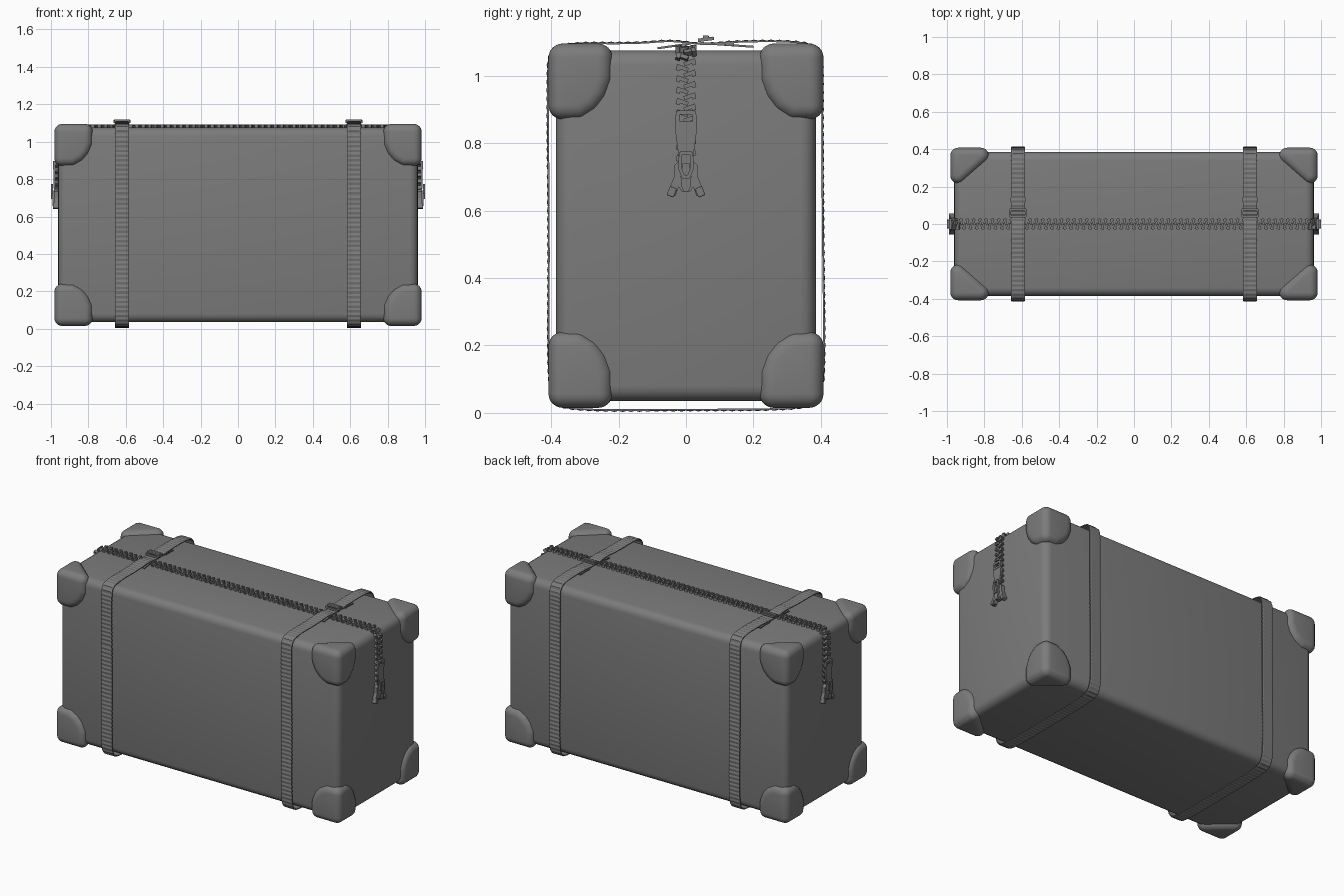
import bpy, bmesh, math
from mathutils import Vector, Matrix

if "Cube" in bpy.data.objects:
    bpy.data.objects.remove(bpy.data.objects["Cube"])

grey = bpy.data.materials.new("plain_grey")
grey.use_nodes = True
grey.diffuse_color = (0.2, 0.2, 0.2, 1)
grey.node_tree.nodes["Principled BSDF"].inputs["Base Color"].default_value = (0.2, 0.2, 0.2, 1)
MID_Z = 0.555


def finish(name, bm, smooth=None):
    bmesh.ops.recalc_face_normals(bm, faces=bm.faces)
    mesh = bpy.data.meshes.new(name)
    bm.to_mesh(mesh)
    bm.free()
    mesh.materials.append(grey)
    obj = bpy.data.objects.new(name, mesh)
    bpy.context.collection.objects.link(obj)
    if smooth:
        bpy.ops.object.select_all(action="DESELECT")
        obj.select_set(True)
        bpy.context.view_layer.objects.active = obj
        bpy.ops.object.shade_smooth_by_angle(angle=math.radians(smooth))
    return obj


def add_box(bm, centre, size, rot=None, bevel=0.0):
    m = Matrix.Translation(centre) @ (rot or Matrix()) @ Matrix.Diagonal((*size, 1))
    verts = bmesh.ops.create_cube(bm, size=1, matrix=m)["verts"]
    if bevel:
        edges = list({e for v in verts for e in v.link_edges})
        bmesh.ops.bevel(bm, geom=edges, offset=bevel, segments=4, profile=0.5, affect="EDGES")


def add_plate(bm, outline, x0, x1, side):
    """Extrude a (y, z) outline along x."""
    lo, hi = [[bm.verts.new((side * x, y, z)) for y, z in outline] for x in (x0, x1)]
    bm.faces.new(lo)
    bm.faces.new(hi)
    for i in range(len(lo)):
        j = (i + 1) % len(lo)
        bm.faces.new((lo[i], lo[j], hi[j], hi[i]))


def mirrored(half):
    """Complete a symmetric outline from its +y half."""
    return half + [(-y, z) for y, z in reversed(half)]


def rail(bm, points, radius, closed=True):
    """Square bar along a run of points."""
    ends = points[1:] + points[:1] if closed else points[1:]
    for a, b in zip(points, ends):
        a, b = Vector(a), Vector(b)
        rot = (b - a).to_track_quat("X", "Z").to_matrix().to_4x4()
        add_box(bm, (a + b) / 2, ((b - a).length + radius, radius * 2, radius * 2), rot)


# Case body
bm = bmesh.new()
add_box(bm, (0, 0, MID_Z), (1.924, 0.77, 1.04), bevel=0.045)
finish("case_body", bm, 40)

# Padded corner guards: hull of small balls set along the guard outline
R = 0.042
EXT = Vector((0.205, 0.19, 0.225))
arc = [(1, 0), (1, 0.4), (0.87, 0.67), (0.67, 0.87), (0.4, 1), (0, 1)]
spots = {(a, 0, c) for a, c in arc} | {(0, a, c) for a, c in arc} | {(0, 0, 0)}
for sx in (-1, 1):
    for sy in (-1, 1):
        for sz in (-1, 1):
            bm = bmesh.new()
            for spot in sorted(spots):
                p = [(h - R - t * (e - 2 * R)) for h, t, e in zip((0.982, 0.408, 0.54), spot, EXT)]
                place = Matrix.Translation((sx * p[0], sy * p[1], MID_Z + sz * p[2]))
                bmesh.ops.create_icosphere(bm, subdivisions=3, radius=R, matrix=place)
            hull = bmesh.ops.convex_hull(bm, input=bm.verts)
            junk = set(hull["geom_interior"]) | set(hull["geom_unused"])
            bmesh.ops.delete(bm, geom=[g for g in junk if isinstance(g, bmesh.types.BMVert)], context="VERTS")
            name = "corner_guard_%s_%s_%s" % ("upper" if sz > 0 else "lower",
                                              "front" if sy < 0 else "back",
                                              "left" if sx > 0 else "right")
            finish(name, bm, 50)


# Straps: ribbed bands following a softened loop in the y-z plane
def soften(points, rounds):
    for _ in range(rounds):
        points = [p.lerp(q, t) for p, q in zip(points, points[1:] + points[:1]) for t in (0.25, 0.75)]
    return points


def resample(points, step):
    out, carry = [], 0.0
    for p, q in zip(points, points[1:] + points[:1]):
        length = (q - p).length
        while carry < length:
            out.append((p.lerp(q, carry / length), (q - p).normalized()))
            carry += step
        carry -= length
    return out


loop = [(-0.407, 0.5), (-0.412, 1.0), (-0.405, 1.08), (-0.34, 1.098), (-0.15, 1.096),
        (-0.04, 1.106), (0.05, 1.092), (0.15, 1.103), (0.34, 1.103), (0.405, 1.08),
        (0.405, 0.95), (0.407, 0.5), (0.412, 0.2), (0.405, 0.03), (0.32, 0.009),
        (0, 0.008), (-0.33, 0.006), (-0.4, 0.03), (-0.41, 0.15)]
band = resample(soften([Vector(p) for p in loop], 3), 0.0125)
for side, word in ((1, "left"), (-1, "right")):
    bm = bmesh.new()
    rings = []
    for i, (p, d) in enumerate(band):
        n = Vector((d.y, -d.x))
        if n.dot(p - Vector((0, MID_Z))) < 0:
            n = -n
        rib = 0.003 if i % 2 else 0.0
        w = 0.036 + rib * 0.6
        section = [(-w, -0.004), (-w, 0.001), (-w * 0.8, 0.001 + rib),
                   (w * 0.8, 0.001 + rib), (w, 0.001), (w, -0.004)]
        rings.append([bm.verts.new((side * 0.62 + x, p.x + n.x * h, p.y + n.y * h)) for x, h in section])
    for a, b in zip(rings, rings[1:] + rings[:1]):
        for k in range(len(a)):
            m = (k + 1) % len(a)
            bm.faces.new((a[k], a[m], b[m], b[k]))
    finish("strap_" + word, bm)

    # Loose strap ends beside the buckle
    bm = bmesh.new()
    tilt = Matrix.Rotation(0.07, 4, "X")
    add_box(bm, (side * 0.62, 0.12, 1.091), (0.07, 0.16, 0.006), tilt.inverted())
    add_box(bm, (side * 0.62, -0.035, 1.088), (0.07, 0.1, 0.006), tilt @ tilt)
    add_box(bm, (side * 0.62, 0.13, 1.092), (0.08, 0.025, 0.009))
    finish("strap_end_" + word, bm)

    # Buckle frame with bar
    bm = bmesh.new()
    x0, x1 = side * 0.62 - 0.04, side * 0.62 + 0.04
    rail(bm, [(x0, 0.04, 1.105), (x1, 0.04, 1.105), (x1, 0.078, 1.11), (x0, 0.078, 1.11)], 0.005)
    add_box(bm, (side * 0.62, 0.059, 1.113), (0.085, 0.018, 0.012), bevel=0.003)
    finish("buckle_" + word, bm, 35)

# Zip teeth along the top and down both ends
bm = bmesh.new()
TOP, END, TURN = 1.08, 0.968, 0.04
flat, curve, drop = END - TURN, TURN * math.pi / 2, 0.29
half = flat + curve + drop
step = 0.0168
count = int(half / step)
for i in range(-count, count + 1):
    s, sign = abs(i * step), (1 if i >= 0 else -1)
    if s < flat:
        x, z, angle = s, TOP, 0
    elif s < flat + curve:
        angle = (s - flat) / TURN
        x, z = flat + TURN * math.sin(angle), TOP - TURN + TURN * math.cos(angle)
    else:
        x, z, angle = END, TOP - TURN - (s - flat - curve), math.pi / 2
    y = 0.011 if i % 2 else -0.011
    spin = Matrix.Rotation(sign * angle, 4, "Y")
    yaw = Matrix.Rotation(0.35 if i % 2 else -0.35, 4, "Z")
    add_box(bm, (sign * x, y, z), (0.012, 0.036, 0.016), spin @ yaw)
    add_box(bm, (sign * x, y * 2, z), (0.017, 0.012, 0.022), spin @ yaw)
finish("zip_teeth", bm)

# Zip sliders with pull tabs on both ends
slider = mirrored([(0.018, 0.75), (0.034, 0.735), (0.035, 0.7), (0.05, 0.665), (0.043, 0.642),
                   (0.03, 0.645), (0.022, 0.67), (0.012, 0.655)])
spine = mirrored([(0.01, 0.74), (0.016, 0.7), (0.012, 0.665), (0.005, 0.655)])
tab = mirrored([(0.022, 0.865), (0.033, 0.865), (0.03, 0.82), (0.02, 0.75)])
for side, word in ((1, "left"), (-1, "right")):
    bm = bmesh.new()
    add_plate(bm, slider, 0.958, 0.983, side)
    add_plate(bm, spine, 0.98, 0.993, side)
    for y in (-0.042, 0.042):
        add_box(bm, (side * 0.974, y, 0.655), (0.03, 0.022, 0.028), Matrix.Rotation(y * 9, 4, "X"), 0.004)
    finish("zip_slider_" + word, bm)

    bm = bmesh.new()
    add_plate(bm, tab, 0.977, 0.986, side)
    x = side * 0.982
    rail(bm, [(x, 0.026, 0.86), (x, 0.024, 0.89), (x, -0.024, 0.89), (x, -0.026, 0.86)], 0.006)
    finish("zip_pull_" + word, bm)

    bm = bmesh.new()
    x = side * 0.994
    rail(bm, [(x, 0.016, 0.77), (x, 0.018, 0.725), (x, 0.008, 0.7),
              (x, -0.008, 0.7), (x, -0.018, 0.725), (x, -0.016, 0.77)], 0.005)
    finish("zip_ring_" + word, bm)
